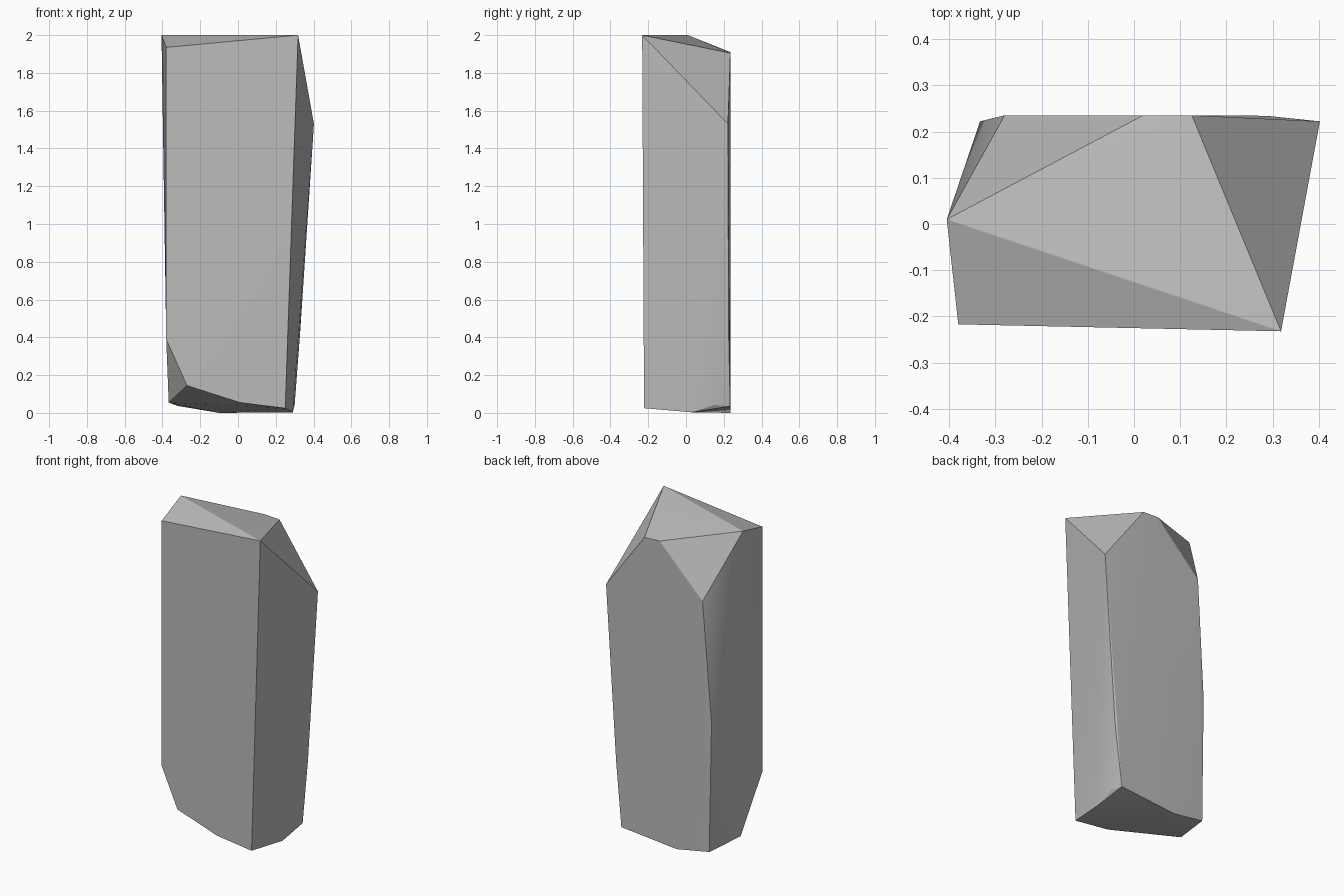
import bpy
import bmesh
import math
from mathutils import Vector

# Remove the default cube
default_cube = bpy.data.objects.get("Cube")
if default_cube:
    bpy.data.objects.remove(default_cube, do_unlink=True)


def make_material(name, colour):
    material = bpy.data.materials.new(name)
    material.use_nodes = True
    material.diffuse_color = colour
    shader = material.node_tree.nodes["Principled BSDF"]
    shader.inputs["Base Color"].default_value = colour
    shader.inputs["Roughness"].default_value = 0.9
    return material


def make_hull(name, groups, material):
    """Wrap a tight faceted skin around groups of corner points."""
    bm = bmesh.new()
    for group in groups:
        for corner in group:
            bm.verts.new(Vector(corner))
    result = bmesh.ops.convex_hull(bm, input=bm.verts[:])
    loose = {v for v in result["geom_interior"] + result["geom_unused"]
             if isinstance(v, bmesh.types.BMVert)}
    bmesh.ops.delete(bm, geom=list(loose), context="VERTS")
    bmesh.ops.recalc_face_normals(bm, faces=bm.faces[:])
    mesh = bpy.data.meshes.new(name)
    bm.to_mesh(mesh)
    bm.free()
    mesh.materials.append(material)
    stone = bpy.data.objects.new(name, mesh)
    bpy.context.collection.objects.link(stone)
    return stone


# Chipped crown of the pillar
crown = [
    (-0.405, 0.01, 2.0), (-0.38, -0.217, 1.935), (0.318, -0.232, 2.0),
    (0.402, 0.222, 1.53), (0.125, 0.235, 1.905), (0.02, 0.235, 1.91),
    (-0.28, 0.235, 1.61),
]

# Bends along the long side edges
flanks = [
    (-0.38, -0.217, 0.39), (-0.333, 0.222, 0.85), (0.33, 0.225, 0.44),
]

# Worn foot of the pillar
foot = [
    (-0.27, -0.218, 0.145), (0.01, -0.221, 0.055), (0.25, -0.222, 0.025),
    (0.29, 0.03, 0.003), (0.3, 0.15, 0.042), (0.287, 0.234, 0.035),
    (-0.1, 0.235, 0), (-0.32, 0.225, 0.037), (-0.367, -0.02, 0.055),
]

grey_stone = make_material("grey stone", (0.5, 0.5, 0.5, 1))
pillar = make_hull("rock_pillar", (crown, flanks, foot), grey_stone)

# Soften shallow bends and keep the chipped edges crisp
bpy.ops.object.select_all(action="DESELECT")
pillar.select_set(True)
bpy.context.view_layer.objects.active = pillar
bpy.ops.object.shade_smooth_by_angle(angle=math.radians(20))
